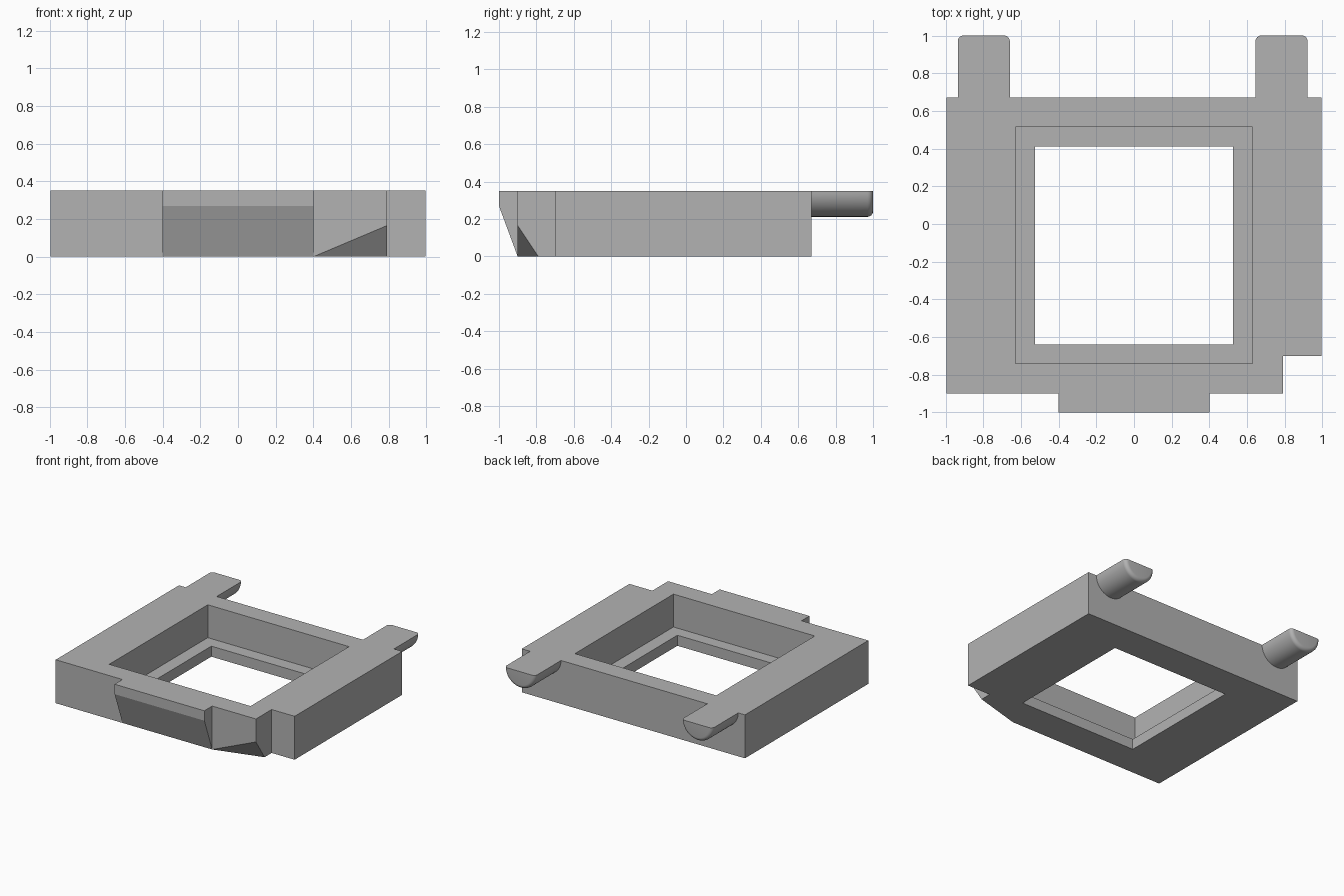
import bpy, bmesh, math
from mathutils import Vector

cube = bpy.data.objects.get("Cube")
if cube:
    bpy.data.objects.remove(cube, do_unlink=True)

HEIGHT = 0.35
grey = bpy.data.materials.new("plain grey")
grey.use_nodes = True
colour = (0.45, 0.45, 0.45, 1)
grey.diffuse_color = colour
grey.node_tree.nodes["Principled BSDF"].inputs["Base Color"].default_value = colour


def make_object(name, bm):
    bmesh.ops.recalc_face_normals(bm, faces=bm.faces)
    mesh = bpy.data.meshes.new(name)
    bm.to_mesh(mesh)
    bm.free()
    mesh.materials.append(grey)
    obj = bpy.data.objects.new(name, mesh)
    bpy.context.collection.objects.link(obj)
    return obj


def prism(points, direction):
    """Closed solid made by sweeping a flat outline along a vector."""
    bm = bmesh.new()
    face = bm.faces.new([bm.verts.new(p) for p in points])
    swept = bmesh.ops.extrude_face_region(bm, geom=[face], use_keep_orig=True)
    verts = [g for g in swept["geom"] if isinstance(g, bmesh.types.BMVert)]
    bmesh.ops.translate(bm, verts=verts, vec=direction)
    return bm


def cut_opening(target, name, x, y0, y1, z0, z1):
    outline = [(-x, y0, z0), (x, y0, z0), (x, y1, z0), (-x, y1, z0)]
    cutter = make_object(name, prism(outline, (0, 0, z1 - z0)))
    cutter.hide_render = True
    cutter.hide_set(True)
    mod = target.modifiers.new(name, 'BOOLEAN')
    mod.operation = 'DIFFERENCE'
    mod.solver = 'EXACT'
    mod.object = cutter


# Frame with a stepped front corner
side = 0.995
outline = [(-side, -0.9), (0.4, -0.9), (0.79, -0.9), (0.79, -0.7),
           (side, -0.7), (side, 0.67), (-side, 0.67)]
bm = prism([(x, y, 0) for x, y in outline], (0, 0, HEIGHT))

# Slanted cut under the front corner
a, b, c = Vector((0.4, -0.9, 0)), Vector((0.79, -0.9, 0.165)), Vector((0.79, -0.79, 0))
normal = (b - a).cross(c - a)
if normal.z > 0:
    normal.negate()
cut = bmesh.ops.bisect_plane(bm, geom=bm.verts[:] + bm.edges[:] + bm.faces[:],
                             dist=0.0001, plane_co=a, plane_no=normal, clear_outer=True)
bmesh.ops.holes_fill(bm, edges=[e for e in bm.edges if e.is_boundary], sides=0)
frame = make_object("frame", bm)

# Square opening: wide pocket above a thin ledge
cut_opening(frame, "pocket_cutter", 0.63, -0.74, 0.515, 0.085, 0.5)
cut_opening(frame, "hole_cutter", 0.525, -0.64, 0.41, -0.1, 0.2)

# Front tab with a sloping underside
profile = [(-0.9, 0), (-1, 0.27), (-1, HEIGHT), (-0.9, HEIGHT)]
make_object("front_tab", prism([(-0.4, y, z) for y, z in profile], (0.8, 0, 0)))


# Half-round pegs with a rounded end
def peg(name, x):
    radius, fillet, steps = 0.138, 0.03, 24
    sections = [(0.67, radius)]
    for i in range(7):
        t = math.pi / 2 * i / 6
        sections.append((1 - fillet + fillet * math.sin(t),
                         radius - fillet + fillet * math.cos(t)))
    bm = bmesh.new()
    rings = []
    for y, r in sections:
        angles = [math.pi * i / steps for i in range(steps + 1)]
        rings.append([bm.verts.new((x + r * math.cos(t), y, HEIGHT - r * math.sin(t)))
                      for t in angles])
    for r0, r1 in zip(rings, rings[1:]):
        for i in range(steps):
            bm.faces.new((r0[i], r0[i + 1], r1[i + 1], r1[i]))
    bm.faces.new(rings[0])
    bm.faces.new(rings[-1])
    bm.faces.new([r[0] for r in rings] + [r[-1] for r in reversed(rings)])
    obj = make_object(name, bm)
    bpy.ops.object.select_all(action='DESELECT')
    obj.select_set(True)
    bpy.context.view_layer.objects.active = obj
    bpy.ops.object.shade_smooth_by_angle(angle=math.radians(35))


peg("right_peg", -0.797)
peg("left_peg", 0.783)
